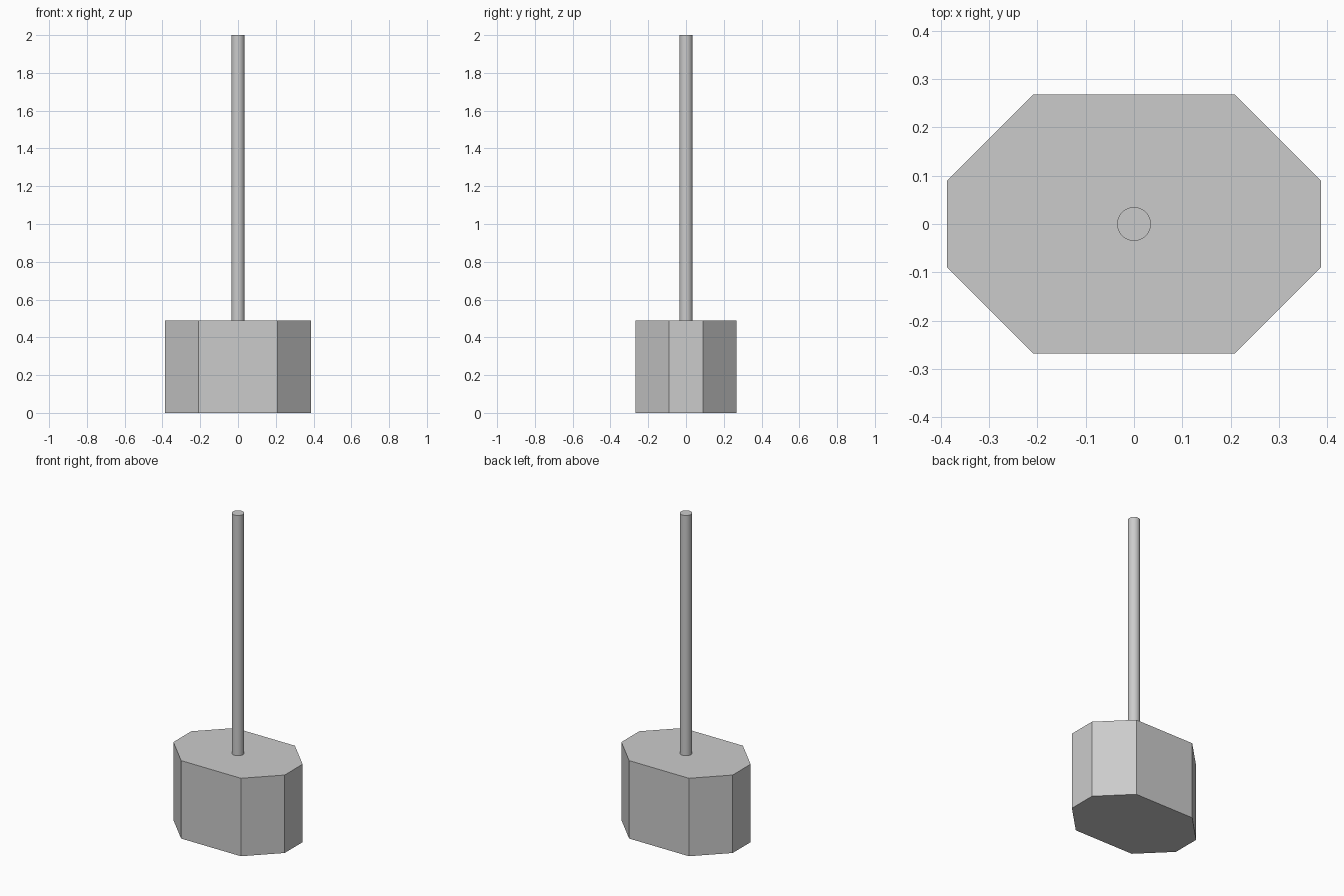
import bpy
import bmesh

cube = bpy.data.objects.get("Cube")
if cube:
    bpy.data.objects.remove(cube, do_unlink=True)

grey = bpy.data.materials.new("plain grey")
grey.use_nodes = True
colour = (0.6, 0.6, 0.6, 1)
grey.diffuse_color = colour
grey.node_tree.nodes["Principled BSDF"].inputs["Base Color"].default_value = colour

HEAD_HEIGHT = 0.49

# Head: a rectangular block with its four upright edges chamfered
bm = bmesh.new()
bmesh.ops.create_cube(bm, size=1)
bmesh.ops.scale(bm, vec=(0.774, 0.536, HEAD_HEIGHT), verts=bm.verts)
bmesh.ops.translate(bm, vec=(0, 0, HEAD_HEIGHT / 2), verts=bm.verts)
upright = [e for e in bm.edges if abs(e.verts[0].co.z - e.verts[1].co.z) > 0.1]
bmesh.ops.bevel(bm, geom=upright, offset=0.179, segments=1, affect='EDGES')
mesh = bpy.data.meshes.new("head")
bm.to_mesh(mesh)
bm.free()
mesh.materials.append(grey)
head = bpy.data.objects.new("head", mesh)
bpy.context.collection.objects.link(head)

# Handle: a slim round rod standing on the head
bpy.ops.mesh.primitive_cylinder_add(
    vertices=32, radius=0.035, depth=2 - HEAD_HEIGHT,
    location=(0, 0, 1 + HEAD_HEIGHT / 2))
handle = bpy.context.object
handle.name = "handle"
handle.data.materials.append(grey)
bpy.ops.object.shade_smooth_by_angle()
